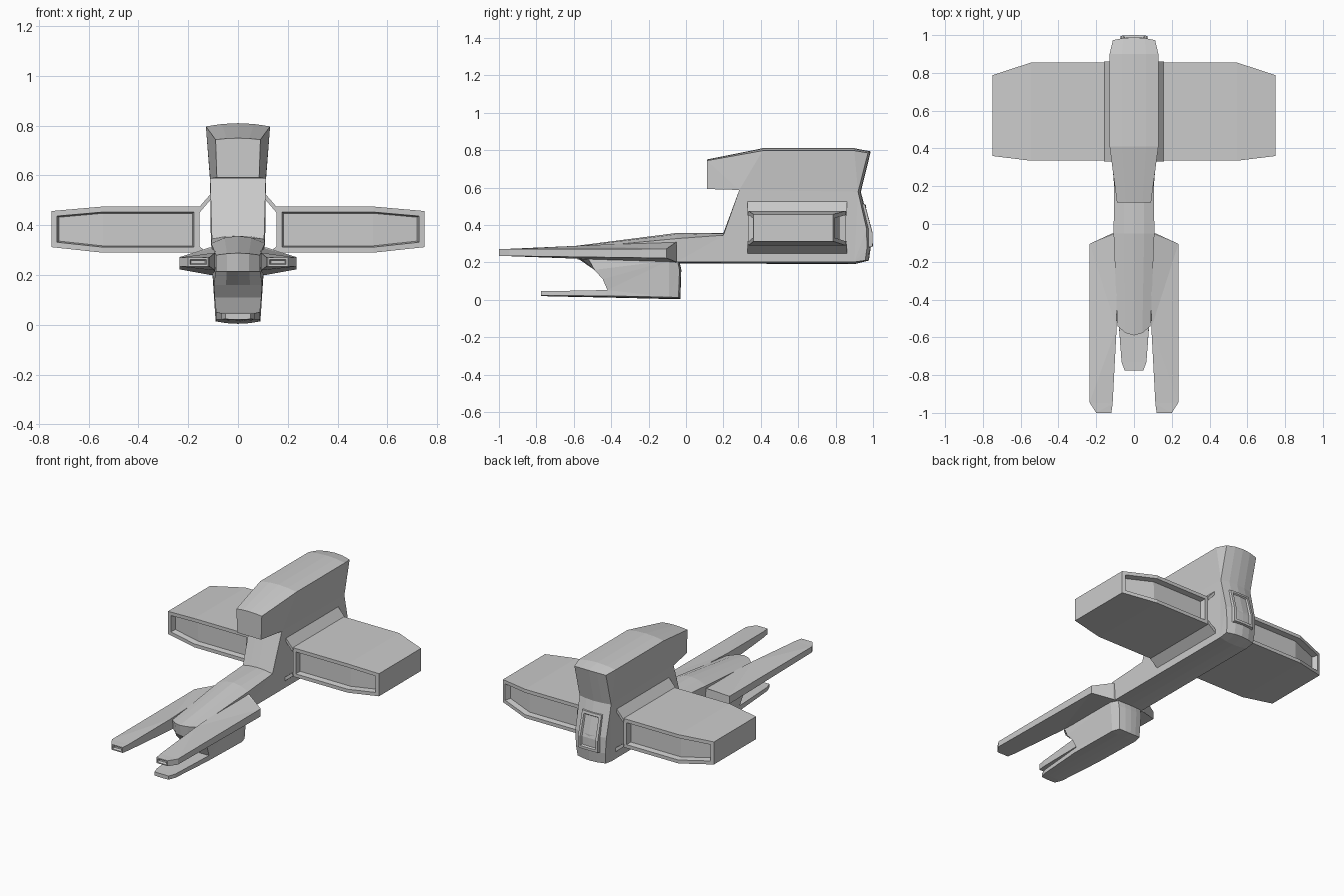
import bpy, bmesh
from mathutils import Vector


def build(name, verts, faces, mirror=False, recesses=()):
    """Mesh from points; recesses = (direction, filter, frame width, depth)."""
    bm = bmesh.new()
    vs = [bm.verts.new(v) for v in verts]
    for f in faces:
        bm.faces.new([vs[i] for i in f])
    bmesh.ops.recalc_face_normals(bm, faces=bm.faces[:])
    bmesh.ops.triangulate(bm, faces=[f for f in bm.faces if len(f.verts) > 4])
    for direction, test, frame, depth in recesses:
        bm.normal_update()
        d = Vector(direction)
        sel = [f for f in bm.faces
               if f.normal.dot(d) > 0.9 and test(f.calc_center_median())]
        bmesh.ops.inset_region(bm, faces=sel, thickness=frame, use_even_offset=True)
        bmesh.ops.inset_region(bm, faces=sel, thickness=0.005, depth=-depth,
                               use_even_offset=True)
    me = bpy.data.meshes.new(name)
    bm.to_mesh(me)
    bm.free()
    ob = bpy.data.objects.new(name, me)
    bpy.context.collection.objects.link(ob)
    if mirror:
        ob.modifiers.new("mirror", 'MIRROR').use_mirror_merge = False
    return ob


def loft(name, rings, **kw):
    """Join equal closed rings of points, capping both ends."""
    n, m = len(rings[0]), len(rings)
    faces = [(r * n + i, r * n + (i + 1) % n, (r + 1) * n + (i + 1) % n, (r + 1) * n + i)
             for r in range(m - 1) for i in range(n)]
    faces += [tuple(range(n)), tuple(range((m - 1) * n, m * n))]
    return build(name, [p for r in rings for p in r], faces, **kw)


def slab(name, pts, **kw):
    """Side profile points (y, z, half width, edge dz, edge dy) swept across x."""
    rings = [[(t * w, y + dy * t * t, z + dz * t * t) for y, z, w, dz, dy in pts]
             for t in (-1, -0.5, 0, 0.5, 1)]
    return loft(name, rings, **kw)


def always(c):
    return True


# Long lower hull with the sloping rounded nose and the neck
slab("hull", [
    (-0.59, 0.288, 0.088, -0.008, 0.05), (-0.05, 0.357, 0.108, -0.03, 0),
    (0.20, 0.357, 0.105, -0.012, 0), (0.285, 0.587, 0.112, 0, 0),
    (0.935, 0.577, 0.112, 0, -0.015), (0.985, 0.38, 0.11, 0, -0.02),
    (0.988, 0.28, 0.105, 0, -0.02), (0.978, 0.21, 0.10, 0, -0.02),
    (0.90, 0.19, 0.10, 0.012, 0), (-0.05, 0.195, 0.10, 0.008, 0),
    (-0.58, 0.215, 0.088, 0, 0.05)])

# Overhanging upper block
slab("upper_block", [
    (0.113, 0.592, 0.085, 0, 0), (0.113, 0.75, 0.09, -0.006, 0),
    (0.41, 0.81, 0.129, -0.013, 0), (0.90, 0.81, 0.129, -0.013, 0),
    (0.988, 0.793, 0.112, -0.008, -0.015), (0.935, 0.577, 0.112, 0, -0.015),
    (0.285, 0.587, 0.112, 0, 0)])

# Chin with a curved throat and a flat prong
slab("chin", [
    (-0.03, 0.004, 0.075, 0.008, -0.01), (-0.09, 0.004, 0.09, 0.01, 0),
    (-0.43, 0.012, 0.088, 0.009, 0), (-0.73, 0.018, 0.066, 0.004, 0),
    (-0.775, 0.021, 0.05, 0.002, 0), (-0.775, 0.046, 0.05, 0, 0),
    (-0.73, 0.046, 0.066, 0, 0), (-0.42, 0.052, 0.088, 0, 0),
    (-0.445, 0.11, 0.094, 0, 0), (-0.49, 0.16, 0.097, 0, 0),
    (-0.57, 0.215, 0.09, 0, 0.05), (-0.09, 0.21, 0.103, 0, 0),
    (-0.035, 0.205, 0.085, 0, -0.01), (-0.025, 0.16, 0.083, 0, -0.01)])

# Raised hatch frame on the rear
slab("rear_hatch", [
    (0.92, 0.515, 0.075, 0, 0), (0.96, 0.51, 0.068, 0, -0.004),
    (1.0, 0.36, 0.07, 0, -0.004), (1.0, 0.285, 0.07, 0, -0.004),
    (0.95, 0.275, 0.078, 0, 0)],
    recesses=[((0, 1, 0), always, 0.016, 0.012)])

# Box wings with recessed front and rear faces
wing_stations = [(0.155, 0.335, 0.855, 0.29, 0.475),
                 (0.545, 0.335, 0.855, 0.29, 0.475),
                 (0.75, 0.36, 0.787, 0.312, 0.457)]
loft("wing", [[(x, y0, z0), (x, y1, z0), (x, y1, z1), (x, y0, z1)]
              for x, y0, y1, z0, z1 in wing_stations], mirror=True,
     recesses=[((0, -1, 0), always, 0.022, 0.035), ((0, 1, 0), always, 0.022, 0.035)])

# Thin slanted plates joining wings to hull, leaving an open slot
for name, section in (
        ("upper_wing_plate", [(0.108, 0.528), (0.16, 0.468), (0.155, 0.45), (0.108, 0.505)]),
        ("lower_wing_plate", [(0.098, 0.245), (0.16, 0.296), (0.155, 0.315), (0.098, 0.27)])):
    loft(name, [[(x, y, z) for x, z in section] for y in (0.33, 0.86)], mirror=True)

# Front fork arms, thinner toward the outside and the tip
fork_plan = [(0.09, -0.05), (0.115, -0.05), (0.235, -0.105), (0.235, -0.945),
             (0.20, -1.0), (0.12, -1.0), (0.113, -0.95), (0.092, -0.55)]


def fork_z(x, y, top):
    out = min(1, max(0, (x - 0.11) / 0.125))
    tip = (-0.05 - y) / 0.95
    root_in, root_out, end = (0.312, 0.272, 0.27) if top else (0.2, 0.222, 0.235)
    root = root_in + (root_out - root_in) * out
    return root + (end - root) * tip


loft("fork_arm", [[(x, y, fork_z(x, y, top)) for x, y in fork_plan]
                  for top in (False, True)], mirror=True,
     recesses=[((0, -1, 0), lambda c: c.y < -0.99, 0.007, 0.015)])
